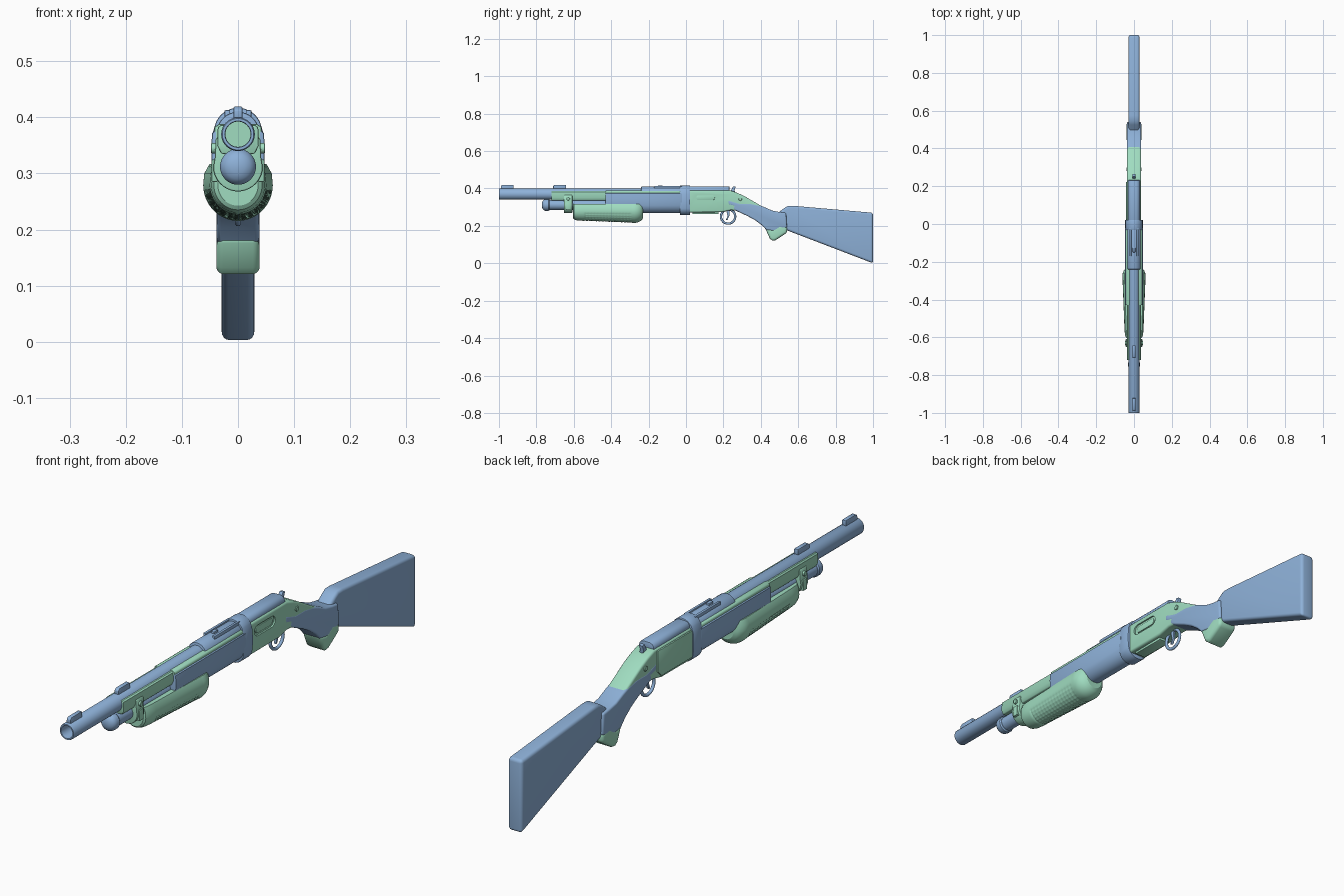
import bpy, bmesh, math
from mathutils import Vector

if "Cube" in bpy.data.objects:
    bpy.data.objects.remove(bpy.data.objects["Cube"])


def material(name, rgb):
    m = bpy.data.materials.new(name)
    m.diffuse_color = (*rgb, 1)
    m.use_nodes = True
    m.node_tree.nodes["Principled BSDF"].inputs["Base Color"].default_value = m.diffuse_color
    return m


BLUE = material("soft_blue", (0.27, 0.44, 0.69))
GREEN = material("mint_green", (0.35, 0.72, 0.53))


def finish(name, bm, mat, bevel=0, segs=3, cutter=None, angle=35):
    bmesh.ops.remove_doubles(bm, verts=bm.verts, dist=1e-6)
    bmesh.ops.recalc_face_normals(bm, faces=bm.faces)
    me = bpy.data.meshes.new(name)
    bm.to_mesh(me)
    bm.free()
    me.materials.append(mat)
    ob = bpy.data.objects.new(name, me)
    bpy.context.collection.objects.link(ob)
    bpy.ops.object.select_all(action='DESELECT')
    ob.select_set(True)
    bpy.context.view_layer.objects.active = ob
    if bevel:
        mod = ob.modifiers.new("bevel", 'BEVEL')
        mod.width, mod.segments = bevel, segs
        mod.limit_method, mod.angle_limit = 'ANGLE', math.radians(50)
        bpy.ops.object.modifier_apply(modifier="bevel")
    if cutter:
        mod = ob.modifiers.new("cut", 'BOOLEAN')
        mod.operation, mod.object, mod.solver = 'DIFFERENCE', cutter, 'EXACT'
        bpy.ops.object.modifier_apply(modifier="cut")
    bpy.ops.object.shade_smooth_by_angle(angle=math.radians(angle))
    return ob


def prism(name, pts, direction, mat, bevel=0, segs=3, cutter=None):
    """Extrude a closed outline of 3D points."""
    bm = bmesh.new()
    face = bm.faces.new([bm.verts.new(p) for p in pts])
    r = bmesh.ops.extrude_face_region(bm, geom=[face], use_keep_orig=True)
    bmesh.ops.translate(bm, vec=Vector(direction),
                        verts=[v for v in r['geom'] if isinstance(v, bmesh.types.BMVert)])
    return finish(name, bm, mat, bevel, segs, cutter)


def side(name, yz, x0, x1, mat, bevel=0, segs=3, cutter=None):
    return prism(name, [(x0, y, z) for y, z in yz], (x1 - x0, 0, 0), mat, bevel, segs, cutter)


def section(name, half, y0, y1, mat, bevel=0.003):
    """Mirror half a cross-section (top to bottom, x > 0) and extrude it along y."""
    pts = half + [(-x, z) for x, z in reversed(half)]
    return prism(name, [(x, y0, z) for x, z in pts], (0, y1 - y0, 0), mat, bevel, 2)


def arc(cx, cz, r, a0, a1, n=8, sz=1):
    out = []
    for i in range(n + 1):
        a = math.radians(a0 + (a1 - a0) * i / n)
        out.append((cx + r * math.cos(a), cz + r * sz * math.sin(a)))
    return out


def lathe(name, profile, zc, mat, n=40):
    """Turn (y, radius) points about a lengthwise axis."""
    bm = bmesh.new()
    rings = [[bm.verts.new((r * math.cos(2 * math.pi * i / n), y, zc + r * math.sin(2 * math.pi * i / n)))
              for i in range(n)] for y, r in profile]
    for a, b in zip(rings, rings[1:]):
        for i in range(n):
            j = (i + 1) % n
            bm.faces.new((a[i], a[j], b[j], b[i]))
    bmesh.ops.dissolve_degenerate(bm, dist=1e-6, edges=bm.edges)
    return finish(name, bm, mat)


def pin(name, y, z, x0, x1, r, mat):
    return side(name, arc(y, z, r, 0, 345, 23), x0, x1, mat, 0.001, 1)


def box(name, y0, y1, z0, z1, x0, x1, mat, bevel=0.002):
    return side(name, [(y0, z0), (y1, z0), (y1, z1), (y0, z1)], x0, x1, mat, bevel, 2)


# Barrel with open bore; the deep end of the bore is green
barrel = lathe("barrel", [(0.01, 0.0), (0.01, 0.03), (-0.996, 0.03), (-1, 0.028), (-1, 0.0235),
                          (-0.996, 0.0225), (-0.8, 0.0225), (-0.8, 0.0)], 0.37, BLUE)
barrel.data.materials.append(GREEN)
for p in barrel.data.polygons:
    if abs(p.center.y + 0.8) < 0.001:
        p.material_index = 1

# Sights on the barrel
for label, y in (("front", -0.99), ("middle", -0.71)):
    side(label + "_sight", [(y, 0.396), (y, 0.413), (y + 0.008, 0.419), (y + 0.068, 0.419), (y + 0.068, 0.396)],
         -0.008, 0.008, BLUE, 0.002, 2)

# Magazine tube with rounded cap
lathe("magazine_tube", [(-0.76, 0), (-0.76, 0.027), (-0.25, 0.027), (-0.25, 0)], 0.312, BLUE)
lathe("magazine_cap", [(-0.771, 0), (-0.770, 0.012), (-0.766, 0.022), (-0.759, 0.029), (-0.75, 0.032),
                       (-0.735, 0.032), (-0.73, 0.028), (-0.73, 0)], 0.312, BLUE)

# Green shroud below and beside the barrel
section("barrel_shroud", [(0.031, 0.386), (0.036, 0.382), (0.037, 0.35), (0.03, 0.335)], -0.72, 0.0, GREEN)
section("shroud_rear", [(0.034, 0.388), (0.042, 0.383), (0.043, 0.35)], -0.43, 0.0, GREEN)

# Clamp joining tube and shroud
section("clamp", [(0.034, 0.368), (0.04, 0.36), (0.041, 0.33)] + arc(0, 0.312, 0.044, 0, -85, 8),
        -0.652, -0.608, GREEN)
for s in (-1, 1):
    pin("clamp_bolt", -0.63, 0.345, s * 0.036, s * 0.048, 0.009, GREEN)
    box("clamp_lug", -0.642, -0.618, 0.285, 0.325, s * 0.036, s * 0.047, GREEN)

# Pump grip: lofted rounded sections with a grid of small raised pads
grip_rings = [(-0.605, 0.036), (-0.6, 0.043), (-0.585, 0.048)]
grip_rings += [(-0.555 + 0.27 * i / 48, 0.0505 + 0.0105 * i / 48) for i in range(49)]
grip_rings += [(-0.275, 0.062), (-0.26, 0.06), (-0.246, 0.054), (-0.235, 0.045), (-0.229, 0.034)]
bm = bmesh.new()
loops = []
for k, (y, r) in enumerate(grip_rings):
    ring = []
    for i in range(41):
        a = math.radians(180 + 180 * i / 40)
        groove = 5 < k < 50 and 2 < i < 38 and (k % 3 == 0 or i % 3 == 0)
        q = r - (0.002 if groove else 0)
        ring.append(bm.verts.new((q * math.cos(a), y, 0.28 + 1.04 * q * math.sin(a))))
    for x, z in ((r * 0.97, 0.30), (r * 0.82, 0.317), (-r * 0.82, 0.317), (-r * 0.97, 0.30)):
        ring.append(bm.verts.new((x, y, z)))
    loops.append(ring)
for a, b in zip(loops, loops[1:]):
    for i in range(len(a)):
        j = (i + 1) % len(a)
        bm.faces.new((a[i], a[j], b[j], b[i]))
bm.faces.new(loops[0])
bm.faces.new(loops[-1])
finish("pump_grip", bm, GREEN, angle=25)

# Blue front housing
section("front_housing", [(0.04, 0.377), (0.046, 0.372), (0.048, 0.345), (0.047, 0.325)]
        + arc(0, 0.318, 0.046, -10, -85, 8, 1.1), -0.43, -0.02, BLUE)

# Top sleeve, hinge bars and rear notch
section("top_sleeve", arc(0, 0.372, 0.038, 86, 15, 8), -0.24, 0.0, BLUE)
for s in (-1, 1):
    box("sleeve_rail", -0.17, -0.02, 0.395, 0.413, s * 0.014, s * 0.024, BLUE)
box("sleeve_notch", -0.15, -0.125, 0.405, 0.417, -0.007, 0.007, BLUE)

# Collar around the joint
section("collar", arc(0, 0.374, 0.043, 87, 25, 8) + [(0.046, 0.37), (0.047, 0.32)]
        + arc(0, 0.30, 0.045, -10, -87, 8, 0.96), -0.032, 0.022, BLUE)

# Receiver flowing into the wrist, with a port cut in the right side
port = side("port_cutter", arc(0.145, 0.35, 0.02, -90, 90, 10) + arc(0.064, 0.35, 0.02, 90, 270, 10),
            0.031, 0.06, GREEN)
port.hide_render = True
port.hide_viewport = False
side("receiver", [(0.0, 0.39), (0.235, 0.39), (0.275, 0.376), (0.31, 0.36), (0.35, 0.337), (0.40, 0.308),
                  (0.45, 0.285), (0.43, 0.25), (0.36, 0.265), (0.29, 0.28), (0.24, 0.284), (0.19, 0.273),
                  (0.0, 0.272)], -0.037, 0.037, GREEN, 0.008, 3, port)
pts = arc(0.141, 0.35, 0.013, -90, 90, 10) + arc(0.068, 0.35, 0.013, 90, 270, 10)
side("port_bolt", pts, 0.028, 0.0345, GREEN, 0.002, 2)
side("left_plate", [(0.022, 0.284), (0.2, 0.284), (0.222, 0.305), (0.222, 0.383), (0.022, 0.383)],
     -0.042, -0.034, GREEN, 0.002, 2)
box("loading_plate", 0.035, 0.175, 0.264, 0.275, -0.022, 0.022, GREEN)
for s in (-1, 1):
    pin("receiver_pin", 0.29, 0.343, s * 0.033, s * 0.041, 0.009, GREEN)

# Top cover and hammer
section("top_cover", [(0.014, 0.411), (0.024, 0.407), (0.030, 0.398), (0.031, 0.385)], 0.0, 0.232, BLUE)
side("hammer", [(0.235, 0.375), (0.242, 0.393), (0.252, 0.412), (0.266, 0.409), (0.26, 0.393), (0.262, 0.372)],
     -0.008, 0.008, BLUE, 0.003, 2)

# Trigger guard ring and trigger
bpy.ops.mesh.primitive_torus_add(location=(0, 0.225, 0.25), rotation=(0, math.pi / 2, 0), major_radius=0.038,
                                 minor_radius=0.006, major_segments=40, minor_segments=10)
guard = bpy.context.object
guard.name = "trigger_guard"
guard.data.materials.append(BLUE)
bpy.ops.object.shade_smooth_by_angle(angle=math.radians(40))
side("trigger", [(0.215, 0.285), (0.222, 0.255), (0.214, 0.232), (0.222, 0.232), (0.232, 0.255), (0.232, 0.285)],
     -0.005, 0.005, BLUE, 0.002, 2)

# Blue pistol grip inlaid in the wrist
side("pistol_grip", [(0.222, 0.342), (0.25, 0.332), (0.285, 0.322), (0.34, 0.322), (0.385, 0.313), (0.42, 0.30),
                     (0.46, 0.282), (0.50, 0.274), (0.535, 0.27), (0.54, 0.19), (0.48, 0.17), (0.43, 0.178),
                     (0.405, 0.204), (0.37, 0.23), (0.33, 0.252), (0.28, 0.275), (0.25, 0.29), (0.255, 0.305),
                     (0.225, 0.312)], -0.038, 0.038, BLUE, 0.012, 4)

# Green grip cap
side("grip_cap", [(0.424, 0.187), (0.448, 0.132), (0.462, 0.121), (0.478, 0.123), (0.54, 0.163), (0.542, 0.195),
                  (0.50, 0.205), (0.46, 0.18)], -0.0385, 0.0385, GREEN, 0.012, 4)

# Butt stock
side("butt_stock", [(0.47, 0.255), (0.495, 0.272), (0.525, 0.295), (0.545, 0.307), (0.575, 0.307), (1.0, 0.27),
                    (1.0, 0.0), (0.54, 0.176), (0.49, 0.20)], -0.029, 0.029, BLUE, 0.012, 4)
